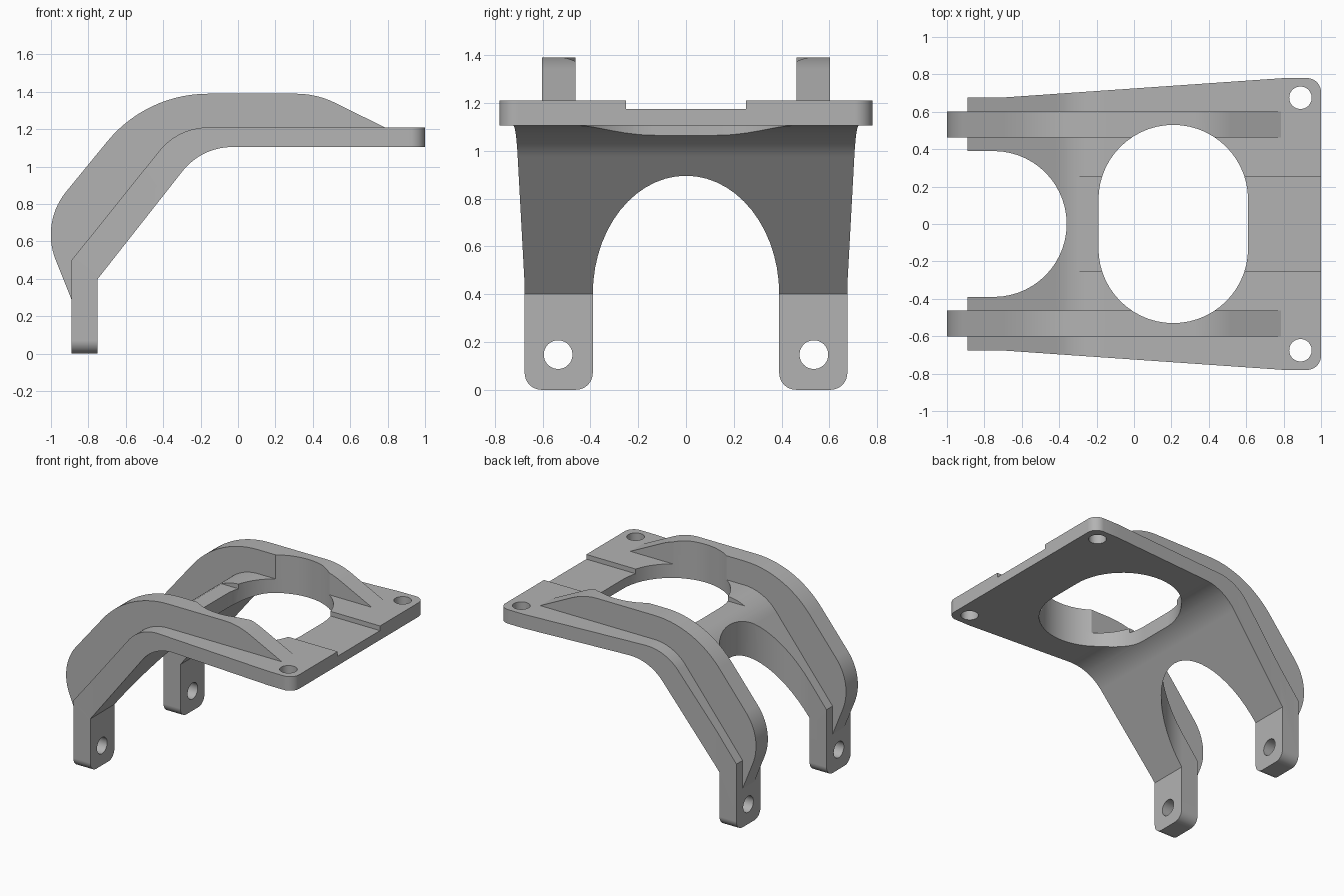
import bpy, bmesh, math
from mathutils import Vector

if "Cube" in bpy.data.objects:
    bpy.data.objects.remove(bpy.data.objects["Cube"])

grey = bpy.data.materials.new("plain grey")
grey.use_nodes = True
COLOUR = (0.45, 0.45, 0.45, 1)
grey.diffuse_color = COLOUR
grey.node_tree.nodes["Principled BSDF"].inputs["Base Color"].default_value = COLOUR


def rounded(corners, steps=14):
    """Outline from corners (a, b) or (a, b, tangent length of the rounding)."""
    out = []
    for i, c in enumerate(corners):
        p = Vector(c[:2])
        if len(c) == 2:
            out.append(p)
            continue
        u = (Vector(corners[i - 1][:2]) - p).normalized()
        v = (Vector(corners[(i + 1) % len(corners)][:2]) - p).normalized()
        half = u.angle(v) / 2
        radius = c[2] * math.tan(half)
        centre = p + (u + v).normalized() * c[2] / math.cos(half)
        start, end = p + u * c[2] - centre, p + v * c[2] - centre
        sweep = math.pi - 2 * half
        for k in range(steps + 1):
            t = k / steps
            d = (start * math.sin((1 - t) * sweep) + end * math.sin(t * sweep)) / math.sin(sweep)
            out.append(centre + d.normalized() * radius)
    return [p for i, p in enumerate(out) if (p - out[i - 1]).length > 1e-4]


def prism(name, corners, axis, lo, hi):
    """Extrude an outline along x, y or z."""
    place = {"x": lambda a, b, h: (h, a, b),
             "y": lambda a, b, h: (a, h, b),
             "z": lambda a, b, h: (a, b, h)}[axis]
    bm = bmesh.new()
    face = bm.faces.new([bm.verts.new(place(p.x, p.y, lo)) for p in rounded(corners)])
    new = bmesh.ops.extrude_face_region(bm, geom=[face])["geom"]
    bmesh.ops.translate(bm, vec=place(0, 0, hi - lo),
                        verts=[g for g in new if isinstance(g, bmesh.types.BMVert)])
    bmesh.ops.recalc_face_normals(bm, faces=bm.faces)
    mesh = bpy.data.meshes.new(name)
    bm.to_mesh(mesh)
    bm.free()
    mesh.materials.append(grey)
    ob = bpy.data.objects.new(name, mesh)
    bpy.context.collection.objects.link(ob)
    return ob


def activate(ob):
    bpy.ops.object.select_all(action="DESELECT")
    ob.select_set(True)
    bpy.context.view_layer.objects.active = ob


def combine(ob, tool, operation="DIFFERENCE"):
    """Apply a boolean and discard the helper."""
    activate(ob)
    mod = ob.modifiers.new("shape", "BOOLEAN")
    mod.operation, mod.solver, mod.object = operation, "EXACT", tool
    bpy.ops.object.modifier_apply(modifier=mod.name)
    bpy.data.objects.remove(tool)


def box(a, b, w, h, t=None):
    """Rectangle corners about a centre, optionally rounded."""
    r = (t,) if t else ()
    return [(a + sx * w, b + sy * h) + r for sx, sy in ((-1, -1), (1, -1), (1, 1), (-1, 1))]


def oval_cutter():
    return prism("oval_cutter", box(0.21, 0, 0.4, 0.53, 0.4), "z", -0.5, 2)


# Bent deck with two legs: side profile limited by the plan outline
deck = prism("deck_and_legs", [
    (-0.89, 0), (-0.89, 0.5), (-0.32, 1.21, 0.16), (1.2, 1.21),
    (1.2, 1.105), (-0.195, 1.105, 0.165), (-0.75, 0.4), (-0.75, 0)], "y", -1, 1)
half_plan = [(-1.1, 0.675), (-0.72, 0.675), (0.8, 0.78), (1, 0.78, 0.075)]
arch = [(-0.36, -0.39, 0.39), (-0.36, 0.39, 0.39), (-1.1, 0.39)]
plan = half_plan + [(c[0], -c[1]) + c[2:] for c in reversed(half_plan)]
plan += [(-1.1, -0.39)] + arch
combine(deck, prism("plan_limit", plan, "z", -0.5, 2), "INTERSECT")

# Rounded feet
bm = bmesh.new()
bm.from_mesh(deck.data)
feet = [e for e in bm.edges if all(abs(v.co.z) < 1e-4 for v in e.verts)
        and abs(e.verts[0].co.y - e.verts[1].co.y) < 1e-4]
bmesh.ops.bevel(bm, geom=feet, offset=0.07, segments=8, profile=0.5, affect="EDGES")
bm.to_mesh(deck.data)
bm.free()

# Openings: oval, shallow channel, corner holes and leg holes
combine(deck, oval_cutter())
combine(deck, prism("channel_cutter", box(0.3, 0, 0.9, 0.25), "z", 1.175, 2))
for side in (-1, 1):
    combine(deck, prism("corner_cutter", box(0.89, side * 0.675, 0.06, 0.06, 0.06), "z", 0.9, 1.5))
    combine(deck, prism("leg_cutter", box(side * 0.535, 0.147, 0.06, 0.06, 0.06), "x", -1.2, -0.5))
parts = [deck]

# Raised ribs, trimmed by the oval opening
rib_profile = [
    (-0.89, 0.29), (-1.055, 0.7, 0.215), (-0.49, 1.39, 0.33), (0.42, 1.39, 0.11),
    (0.785, 1.21), (0.7, 1.15), (-0.27, 1.15), (-0.85, 0.45), (-0.85, 0.29)]
for name, lo in (("rib_left", 0.462), ("rib_right", -0.602)):
    rib = prism(name, rib_profile, "y", lo, lo + 0.14)
    combine(rib, oval_cutter())
    parts.append(rib)

# Smooth curves, crisp edges
for ob in parts:
    activate(ob)
    bpy.ops.object.shade_smooth_by_angle(angle=math.radians(20))
    ob.modifiers.new("even_shading", "WEIGHTED_NORMAL").keep_sharp = True
